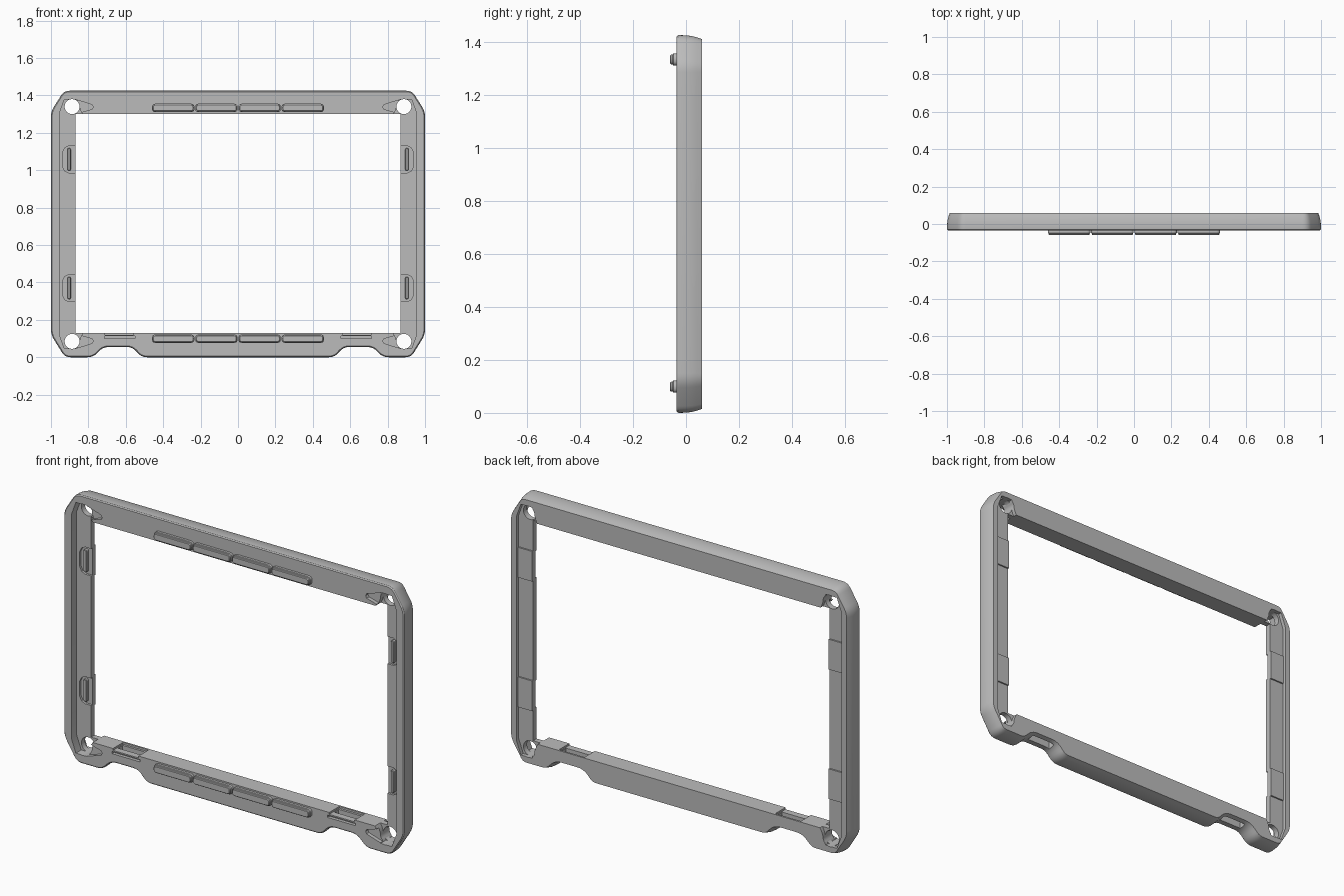
import bpy, bmesh, math
from mathutils import Vector

if "Cube" in bpy.data.objects:
    bpy.data.objects.remove(bpy.data.objects["Cube"])

H = 1.425                      # overall height, also used to mirror parts top to bottom
grey = bpy.data.materials.new("grey")
grey.diffuse_color = (0.5, 0.5, 0.5, 1)
grey.use_nodes = True
grey.node_tree.nodes["Principled BSDF"].inputs["Base Color"].default_value = grey.diffuse_color


def fillet(pts, r, n=5):
    """Round every corner of an (x, z) outline."""
    out = []
    for i, p in enumerate(pts):
        p = Vector(p)
        a = Vector(pts[i - 1]) - p
        b = Vector(pts[(i + 1) % len(pts)]) - p
        s = p + a.normalized() * min(r, a.length * 0.48)
        e = p + b.normalized() * min(r, b.length * 0.48)
        for k in range(n + 1):
            t = k / n
            out.append(s * (1 - t) ** 2 + p * (2 * t * (1 - t)) + e * t * t)
    return out


def inset(pts, d):
    """Shrink a counter-clockwise outline by d."""
    out = []
    for i, p in enumerate(pts):
        t = (pts[(i + 1) % len(pts)] - pts[i - 1]).normalized()
        out.append(p + Vector((-t.y, t.x)) * d)
    return out


def loft(name, pts, sections):
    """Stack copies of an outline along y; sections are (y, inset)."""
    pts = [Vector(p) for p in pts]
    bm = bmesh.new()
    rings = [[bm.verts.new((p.x, y, p.y)) for p in inset(pts, d)] if d
             else [bm.verts.new((p.x, y, p.y)) for p in pts] for y, d in sections]
    n = len(pts)
    for a, b in zip(rings, rings[1:]):
        for i in range(n):
            bm.faces.new((a[i], a[(i + 1) % n], b[(i + 1) % n], b[i]))
    bm.faces.new(rings[0])
    bm.faces.new(rings[-1])
    bmesh.ops.recalc_face_normals(bm, faces=bm.faces)
    me = bpy.data.meshes.new(name)
    bm.to_mesh(me)
    bm.free()
    me.materials.append(grey)
    ob = bpy.data.objects.new(name, me)
    bpy.context.collection.objects.link(ob)
    return ob


def rect(x0, x1, z0, z1):
    return [(x0, z0), (x1, z0), (x1, z1), (x0, z1)]


def cut(pts, y0, y1):
    """Cut a prism out of the frame."""
    c = loft("cutter", pts, [(y0, 0), (y1, 0)])
    c.hide_render = True
    m = frame.modifiers.new("cut", "BOOLEAN")
    m.operation, m.solver, m.object = "DIFFERENCE", "EXACT", c
    bpy.context.view_layer.objects.active = frame
    bpy.ops.object.modifier_apply(modifier="cut")
    bpy.data.objects.remove(c)


def flip_z(pts):
    return [(x, H - z) for x, z in pts]


def side(pts, s):
    return [(x * s, z) for x, z in pts]


# Frame body: chamfered outline with two foot notches, tapering to the back
half = [(0.515, 0), (0.565, 0.055), (0.72, 0.055), (0.775, 0),
        (0.925, 0), (1, 0.12), (1, 1.315), (0.93, H)]
outline = fillet(half + [(-x, z) for x, z in reversed(half)], 0.03)
frame = loft("frame", outline, [(-0.035, 0.006), (-0.03, 0.001), (-0.025, 0), (0.0, 0.001),
                                (0.02, 0.003), (0.04, 0.008), (0.06, 0.015)])

# Main opening
cut(rect(-0.87, 0.87, 0.13, 1.30), -0.2, 0.2)

# Recessed side rails, reaching round the corner holes
upper = [(0.955, 1.305), (0.928, 1.378), (0.862, 1.378), (0.838, 1.31), (0.82, 1.28)]
recess = upper + list(reversed(flip_z(upper)))
groove = [(0.87, 1.30), (0.87, 1.378), (0.80, 1.357), (0.78, 1.35),
          (0.774, 1.338), (0.78, 1.326), (0.80, 1.321)]
hole = [(0.887 + 0.04 * math.cos(k * math.tau / 32), 1.34 + 0.04 * math.sin(k * math.tau / 32))
        for k in range(32)]
clip_shape = [(0.85, -0.072), (0.905, -0.072), (0.926, -0.062), (0.937, -0.04),
              (0.937, 0.04), (0.926, 0.062), (0.905, 0.072), (0.85, 0.072)]
for s in (1, -1):
    cut(side(recess, s), -0.2, 0.01)
    cut(side(recess, s), 0.04, 0.2)
    # Corner holes and tapered finger grooves
    for f in (list, flip_z):
        cut(side(f(groove), s), -0.2, -0.015)
        cut(side(f(hole), s), -0.2, 0.2)
    # Clip pockets in the side rails
    for z in (0.37, 1.058):
        cut(side([(x, z + dz) for x, dz in clip_shape], s), -0.2, 0.022)
    # Latch slots above the foot notches
    cut(side(rect(0.56, 0.71, 0.12, 0.2), s), -0.2, 0.05)
    cut(side(rect(0.55, 0.715, 0.101, 0.113), s), -0.2, -0.018)
    cut(side(rect(0.565, 0.705, 0.03, 0.2), s), 0.0, 0.038)

parts = [frame]

# Clip ribs and the plates behind them
for s, label in ((1, "right"), (-1, "left")):
    for z, level in ((0.37, "lower"), (1.058, "upper")):
        rib = fillet(rect(s * 0.903 - 0.009, s * 0.903 + 0.009, z - 0.06, z + 0.06), 0.009)
        parts.append(loft(f"{level}_{label}_clip_rib", rib, [(0.03, 0), (0.008, 0), (0.004, 0.003)]))
        plate = rect(s * 0.9115 - 0.0405, s * 0.9115 + 0.0405, z - 0.08, z + 0.08)
        parts.append(loft(f"{level}_{label}_clip_plate", plate, [(0.036, 0), (0.048, 0)]))

# Rows of raised bumper pads along the top and bottom rails
for row, z in (("top", 1.333), ("bottom", 0.099)):
    for i in range(4):
        x = -0.3465 + 0.231 * i
        pad = fillet(rect(x - 0.114, x + 0.114, z - 0.023, z + 0.023), 0.022)
        parts.append(loft(f"{row}_pad_{i + 1}", pad,
                          [(-0.03, 0), (-0.048, 0), (-0.05, 0.004), (-0.057, 0.005), (-0.06, 0.008)]))

# Smooth the rounded edges, keep the hard ones
for ob in bpy.context.scene.objects:
    ob.select_set(ob in parts)
bpy.context.view_layer.objects.active = frame
bpy.ops.object.shade_smooth_by_angle(angle=math.radians(30))
